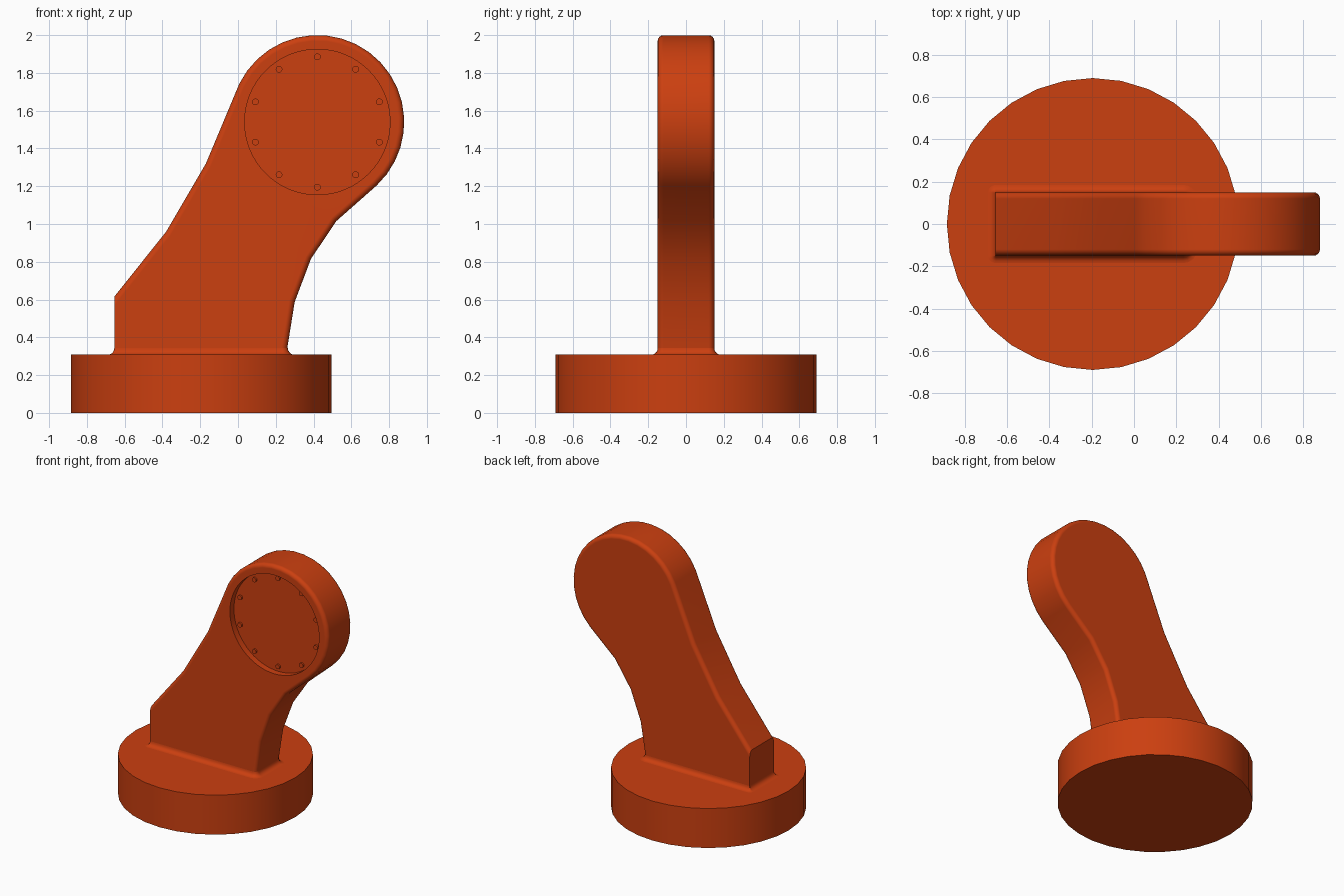
import bpy, bmesh
from math import sin, cos, pi, radians
from mathutils import Matrix

if "Cube" in bpy.data.objects:
    bpy.data.objects.remove(bpy.data.objects["Cube"])

orange = bpy.data.materials.new("orange")
orange.diffuse_color = (0.6, 0.05, 0.005, 1)
orange.use_nodes = True
orange.node_tree.nodes["Principled BSDF"].inputs["Base Color"].default_value = orange.diffuse_color
HX, HZ, HALF = 0.42, 1.54, 0.15      # head centre, half thickness of arm
BASE_X, BASE_TOP = -0.195, 0.308


def finish(bm, name):
    bmesh.ops.recalc_face_normals(bm, faces=bm.faces)
    me = bpy.data.meshes.new(name)
    bm.to_mesh(me)
    bm.free()
    ob = bpy.data.objects.new(name, me)
    bpy.context.collection.objects.link(ob)
    me.materials.append(orange)
    return ob


def activate(ob):
    bpy.ops.object.select_all(action='DESELECT')
    ob.select_set(True)
    bpy.context.view_layer.objects.active = ob


def smooth(ob, angle=32):
    activate(ob)
    bpy.ops.object.shade_smooth_by_angle(angle=radians(angle))
    wn = ob.modifiers.new("normals", 'WEIGHTED_NORMAL')
    wn.keep_sharp = True


def add_cylinder(bm, r, depth, loc, sides, along_y=False):
    m = Matrix.Translation(loc)
    if along_y:
        m = m @ Matrix.Rotation(pi / 2, 4, 'X')
    bmesh.ops.create_cone(bm, cap_ends=True, segments=sides, radius1=r, radius2=r,
                          depth=depth, matrix=m)


# Round base
bm = bmesh.new()
add_cylinder(bm, 0.69, BASE_TOP, (BASE_X, 0, BASE_TOP / 2), 32)
smooth(finish(bm, "base"))

# Arm: side profile with round head, extruded in y, long edges rounded
profile = [(-0.655, 0.28), (-0.655, 0.615), (-0.38, 0.96), (-0.17, 1.32)]
profile += [(HX + 0.46 * cos(a), HZ + 0.46 * sin(a))
            for a in (radians(154 - 201 * i / 20) for i in range(21))]
profile += [(0.52, 1.015), (0.386, 0.815), (0.30, 0.587), (0.262, 0.35), (0.258, 0.28)]
bm = bmesh.new()
rings = [[bm.verts.new((x, y, z)) for x, z in profile] for y in (-HALF, HALF)]
bm.faces.new(rings[0])
bm.faces.new(rings[1][::-1])
n = len(profile)
for i in range(n):
    j = (i + 1) % n
    bm.faces.new((rings[0][i], rings[1][i], rings[1][j], rings[0][j]))
bmesh.ops.recalc_face_normals(bm, faces=bm.faces)
round_edges = [bm.edges.get((r[i], r[i + 1])) for r in rings for i in range(1, n - 1)]
bmesh.ops.bevel(bm, geom=round_edges, offset=0.03, offset_type='OFFSET', segments=4,
                profile=0.5, affect='EDGES', clamp_overlap=True)
arm = finish(bm, "arm")

# Shallow round recess in the front of the head
bm = bmesh.new()
add_cylinder(bm, 0.385, 0.2, (HX, -HALF - 0.05, HZ), 64, True)
cutter = finish(bm, "recess_cutter")
cutter.hide_render = True
activate(arm)
cut = arm.modifiers.new("recess", 'BOOLEAN')
cut.object = cutter
cut.solver = 'EXACT'
bpy.ops.object.modifier_apply(modifier="recess")
bpy.data.objects.remove(cutter)
smooth(arm)

# Ring of bolts in the recess
bm = bmesh.new()
for k in range(10):
    a = pi / 2 + 2 * pi * k / 10
    add_cylinder(bm, 0.018, 0.02, (HX + 0.345 * cos(a), -HALF + 0.047, HZ + 0.345 * sin(a)), 12, True)
smooth(finish(bm, "bolts"))


# Concave fillet where the arm meets the base
def ring_points(d):
    pts = []
    for sx, sy, start in ((1, 1, 0), (-1, 1, 90), (-1, -1, 180), (1, -1, 270)):
        r = d + (0.03 if sx > 0 else 0.001)
        cx = 0.264 + d - r if sx > 0 else -0.655 - d + r
        cy = sy * (HALF + d - r)
        for k in range(5):
            a = radians(start + 22.5 * k)
            pts.append((cx + r * cos(a), cy + r * sin(a)))
    return pts


R = 0.035
bm = bmesh.new()
loops = []
for k in range(6):
    t = k / 5 * pi / 2
    z = BASE_TOP + R * (1 - sin(t))
    loops.append([bm.verts.new((x, y, z)) for x, y in ring_points(R * (1 - cos(t)))])
for a, b in zip(loops, loops[1:]):
    for i in range(len(a)):
        j = (i + 1) % len(a)
        bm.faces.new((a[i], a[j], b[j], b[i]))
smooth(finish(bm, "arm_fillet"), 40)
